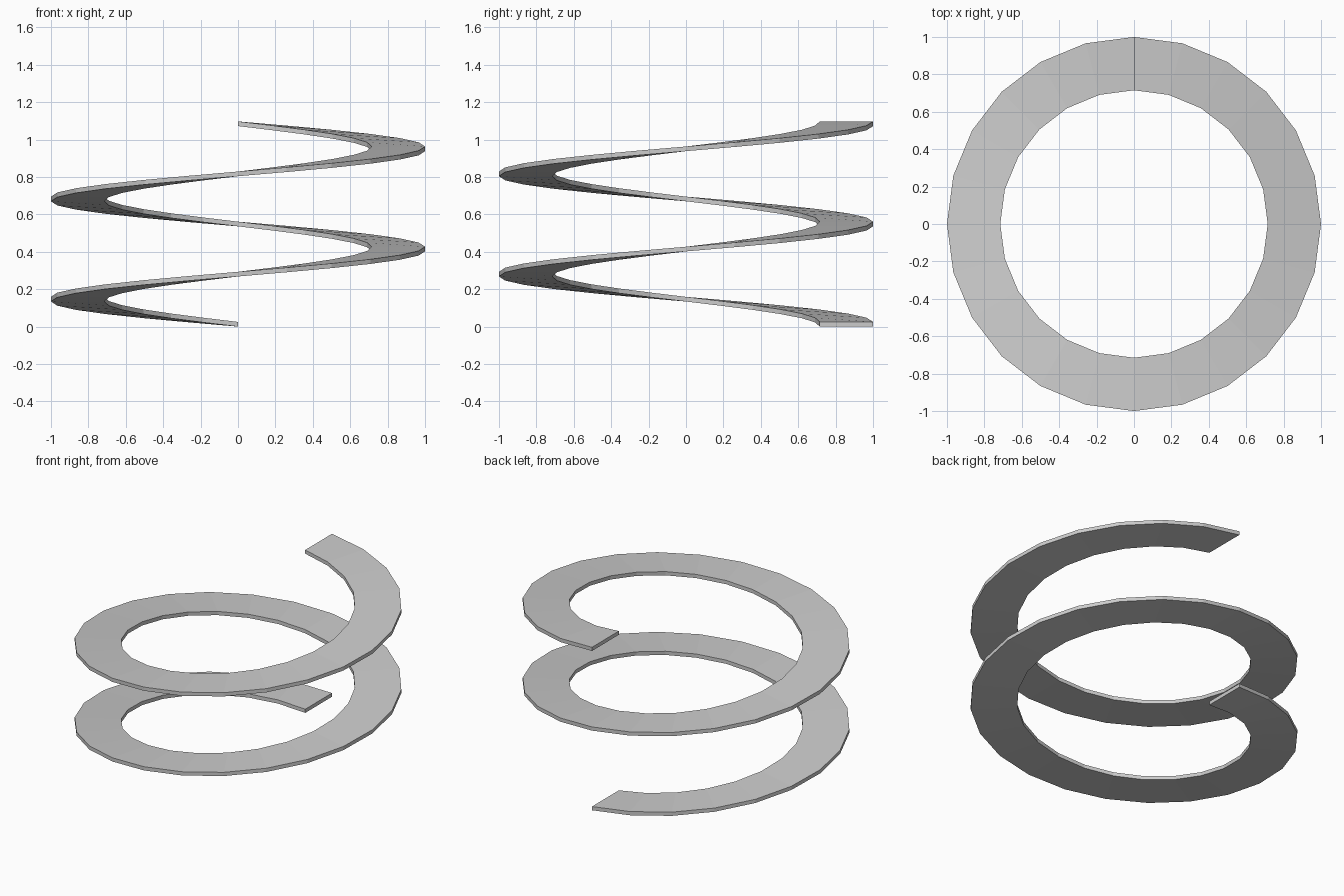
import bpy, bmesh
from math import pi, sin, cos

if "Cube" in bpy.data.objects:
    bpy.data.objects.remove(bpy.data.objects["Cube"])

# Helix dimensions
R_OUT, R_IN = 1.0, 0.715
THICK, PITCH = 0.025, 0.536
TURNS, SIDES = 2, 24

bm = bmesh.new()

# Rectangular cross-sections climbing counter-clockwise from the back (+y)
profile = [(R_IN, 0), (R_OUT, 0), (R_OUT, THICK), (R_IN, THICK)]
rings = []
for i in range(TURNS * SIDES + 1):
    a = pi / 2 + 2 * pi * i / SIDES
    rise = PITCH * i / SIDES
    rings.append([bm.verts.new((r * cos(a), r * sin(a), z + rise)) for r, z in profile])

# Skin neighbouring sections
for p, q in zip(rings, rings[1:]):
    for k in range(4):
        n = (k + 1) % 4
        bm.faces.new((p[k], p[n], q[n], q[k]))

# End caps
bm.faces.new(rings[0])
bm.faces.new(rings[-1])
bmesh.ops.recalc_face_normals(bm, faces=bm.faces)

mesh = bpy.data.meshes.new("spiral_ribbon")
bm.to_mesh(mesh)
bm.free()
bpy.context.collection.objects.link(bpy.data.objects.new("spiral_ribbon", mesh))
